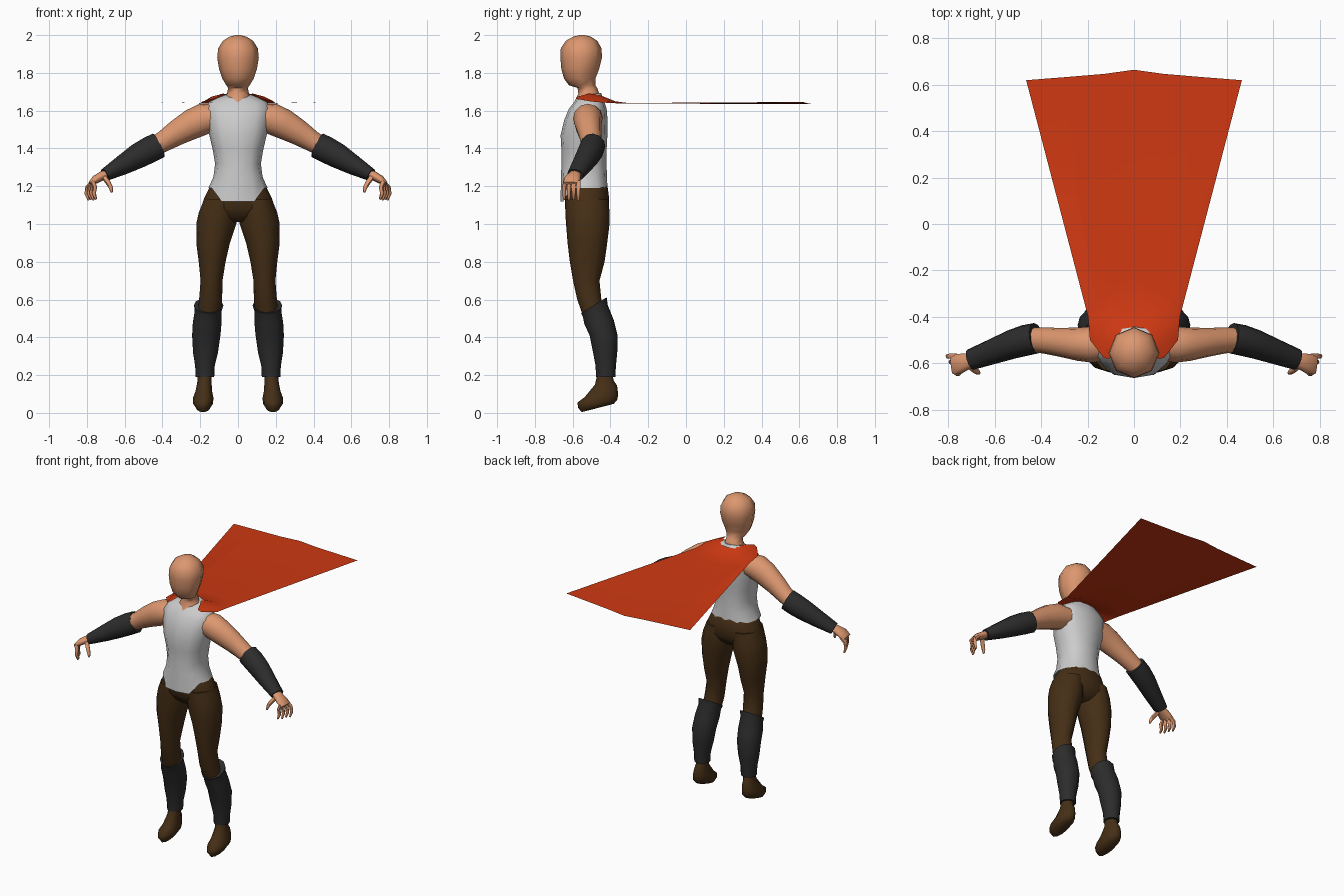
import bpy, bmesh, math
from mathutils import Vector


def material(name, rgb):
    m = bpy.data.materials.new(name)
    m.diffuse_color = (*rgb, 1)
    return m


SKIN = material("skin", (0.72, 0.31, 0.16))
RED = material("red_cloth", (0.62, 0.04, 0.006))
BROWN = material("brown_cloth", (0.06, 0.028, 0.008))
DARK = material("dark_leather", (0.025, 0.025, 0.025))


def finish(bm, name, mat, mirror, angle=60):
    bmesh.ops.recalc_face_normals(bm, faces=bm.faces)
    me = bpy.data.meshes.new(name)
    bm.to_mesh(me)
    bm.free()
    ob = bpy.data.objects.new(name, me)
    bpy.context.collection.objects.link(ob)
    if mat:
        me.materials.append(mat)
    bpy.ops.object.select_all(action='DESELECT')
    ob.select_set(True)
    bpy.context.view_layer.objects.active = ob
    bpy.ops.object.shade_smooth_by_angle(angle=math.radians(angle))
    if mirror:
        ob.modifiers.new("mirror", 'MIRROR').use_mirror_merge = False
    return ob


def loft(name, paths, mat=None, n=12, mirror=False, along=False, p=1.0):
    """Skin rings (x, y, z, ra, rb, tilt); level rings, or square to the path if along."""
    bm = bmesh.new()
    for path in paths:
        cs = [Vector(s[:3]) for s in path]
        rings = []
        for i, s in enumerate(path):
            u, w = Vector((1, 0, 0)), Vector((0, 1, s[5] / s[4] if len(s) > 5 else 0))
            if along:
                t = (cs[min(i + 1, len(cs) - 1)] - cs[max(i - 1, 0)]).normalized()
                w = Vector((0, 1, 0))
                w = (w - t * w.dot(t)).normalized()
                u = w.cross(t)
            ring = []
            for k in range(n):
                a = 2 * math.pi * k / n
                c, d = (math.copysign(abs(v) ** p, v) for v in (math.cos(a), math.sin(a)))
                ring.append(bm.verts.new(cs[i] + u * s[3] * c + w * s[4] * d))
            rings.append(ring)
        for a, b in zip(rings, rings[1:]):
            for k in range(n):
                bm.faces.new((a[k], a[(k + 1) % n], b[(k + 1) % n], b[k]))
        bm.faces.new(rings[0])
        bm.faces.new(rings[-1])
    return finish(bm, name, mat, mirror)


# head and neck
loft("head", [[
    (0, -.515, 1.64, .085, .08), (0, -.515, 1.69, .058, .055), (0, -.522, 1.72, .052, .052),
    (0, -.55, 1.735, .062, .07), (0, -.563, 1.77, .083, .083), (0, -.56, 1.82, .1, .1),
    (0, -.555, 1.88, .11, .11), (0, -.555, 1.93, .105, .108), (0, -.553, 1.97, .08, .083),
    (0, -.55, 1.993, .042, .045), (0, -.55, 2.0, .012, .012)]], SKIN, n=8)

# vest, with the front hem dropped to a point
vest = loft("vest", [[
    (0, -.54, 1.19, .157, .124), (0, -.54, 1.25, .13, .122), (0, -.54, 1.32, .121, .119),
    (0, -.54, 1.4, .135, .12), (0, -.54, 1.47, .152, .124), (0, -.53, 1.55, .168, .115),
    (0, -.52, 1.61, .175, .1), (0, -.512, 1.645, .155, .08), (0, -.51, 1.668, .11, .068, .006),
    (0, -.51, 1.683, .068, .06, .012)]], p=.85)
for v in vest.data.vertices:
    if v.co.z < 1.195 and v.co.y < -.63:
        v.co.z = 1.12

# trousers: hips and legs
loft("trouser_hips", [[
    (0, -.53, 1.22, .125, .1), (0, -.528, 1.19, .152, .117), (0, -.525, 1.14, .178, .12),
    (0, -.522, 1.08, .198, .116), (0, -.52, 1.04, .17, .09), (0, -.52, 1.01, .09, .06)]],
    BROWN, n=14, p=.9)
loft("trouser_leg", [[
    (.095, -.525, 1.13, .085, .115), (.108, -.522, 1.06, .1, .117), (.115, -.52, 1.0, .106, .115),
    (.132, -.522, .9, .089, .105), (.137, -.523, .8, .071, .092), (.14, -.528, .7, .058, .07),
    (.145, -.512, .6, .061, .064), (.155, -.48, .5, .06, .06)]], BROWN, mirror=True)

# boots: shaft and shoe
loft("boot_shaft", [[
    (.155, -.488, .57, .078, .068, .042), (.158, -.48, .54, .071, .066, .03),
    (.163, -.46, .48, .076, .078, .01), (.168, -.436, .41, .075, .074),
    (.172, -.428, .32, .066, .064), (.175, -.425, .25, .052, .054),
    (.175, -.425, .19, .049, .051)]], DARK, mirror=True)
loft("shoe", [[
    (.175, -.43, .21, .036, .038), (.178, -.432, .16, .038, .05, .01),
    (.181, -.45, .115, .044, .085, .03), (.184, -.467, .08, .054, .107, .025),
    (.185, -.467, .05, .053, .105, .022), (.185, -.467, .026, .036, .085, .022)]],
    BROWN, mirror=True)

# arms and bracers
loft("arm", [[
    (.12, -.515, 1.565, .07, .075), (.18, -.52, 1.557, .083, .078), (.24, -.518, 1.53, .08, .072),
    (.32, -.51, 1.485, .068, .062), (.39, -.502, 1.44, .056, .056),
    (.45, -.5, 1.405, .05, .054)]], SKIN, mirror=True, along=True)
loft("bracer", [[
    (.42, -.492, 1.417, .069, .066), (.47, -.502, 1.392, .07, .067),
    (.53, -.52, 1.36, .066, .063), (.61, -.55, 1.313, .053, .055),
    (.705, -.585, 1.26, .034, .046)]], DARK, mirror=True, along=True)

# hand: palm, four curled fingers, thumb
palm = [(.68, -.58, 1.273, .022, .03), (.72, -.592, 1.255, .024, .036),
        (.755, -.603, 1.235, .022, .046), (.782, -.606, 1.213, .013, .044)]
digits = [[(.71, -.61, 1.25, .014, .014), (.685, -.632, 1.215, .013, .013),
           (.672, -.64, 1.19, .011, .011), (.668, -.643, 1.168, .006, .006)]]
for i in range(4):
    y, dx = -.57 - .023 * i, -.013 * i
    digits.append([(.768, y, 1.222, .013, .013), (.797 + dx, y - .002 * i, 1.195, .012, .012),
                   (.802 + dx, y - .002 * i, 1.162, .011, .011),
                   (.79 + dx, y - .002 * i, 1.125 + .005 * (i % 2), .006, .006)])
loft("palm", [palm], SKIN, n=10, mirror=True, along=True)
loft("fingers", digits, SKIN, n=6, mirror=True, along=True)

# cape: yoke over the shoulders, then a flat sheet streaming back
rows = [[(0, -.455, 1.682), (.05, -.47, 1.688), (.08, -.515, 1.69), (.105, -.582, 1.672)],
        [(0, -.42, 1.668), (.09, -.435, 1.672), (.14, -.5, 1.674), (.13, -.577, 1.662)],
        [(0, -.37, 1.648), (.1, -.38, 1.65), (.18, -.425, 1.65), (.19, -.5, 1.648)],
        [(0, -.28, 1.637), (.09, -.29, 1.637), (.165, -.33, 1.638), (.198, -.4, 1.64)],
        [(0, .665, 1.636), (.13, .647, 1.638), (.3, .633, 1.642), (.465, .62, 1.646)]]
bm = bmesh.new()
grid = [[bm.verts.new((-x, y, z)) for x, y, z in r[:0:-1]] + [bm.verts.new(c) for c in r]
        for r in rows]
for a, b in zip(grid, grid[1:]):
    for k in range(6):
        bm.faces.new((a[k], a[k + 1], b[k + 1], b[k]))
finish(bm, "cape", RED, False)
